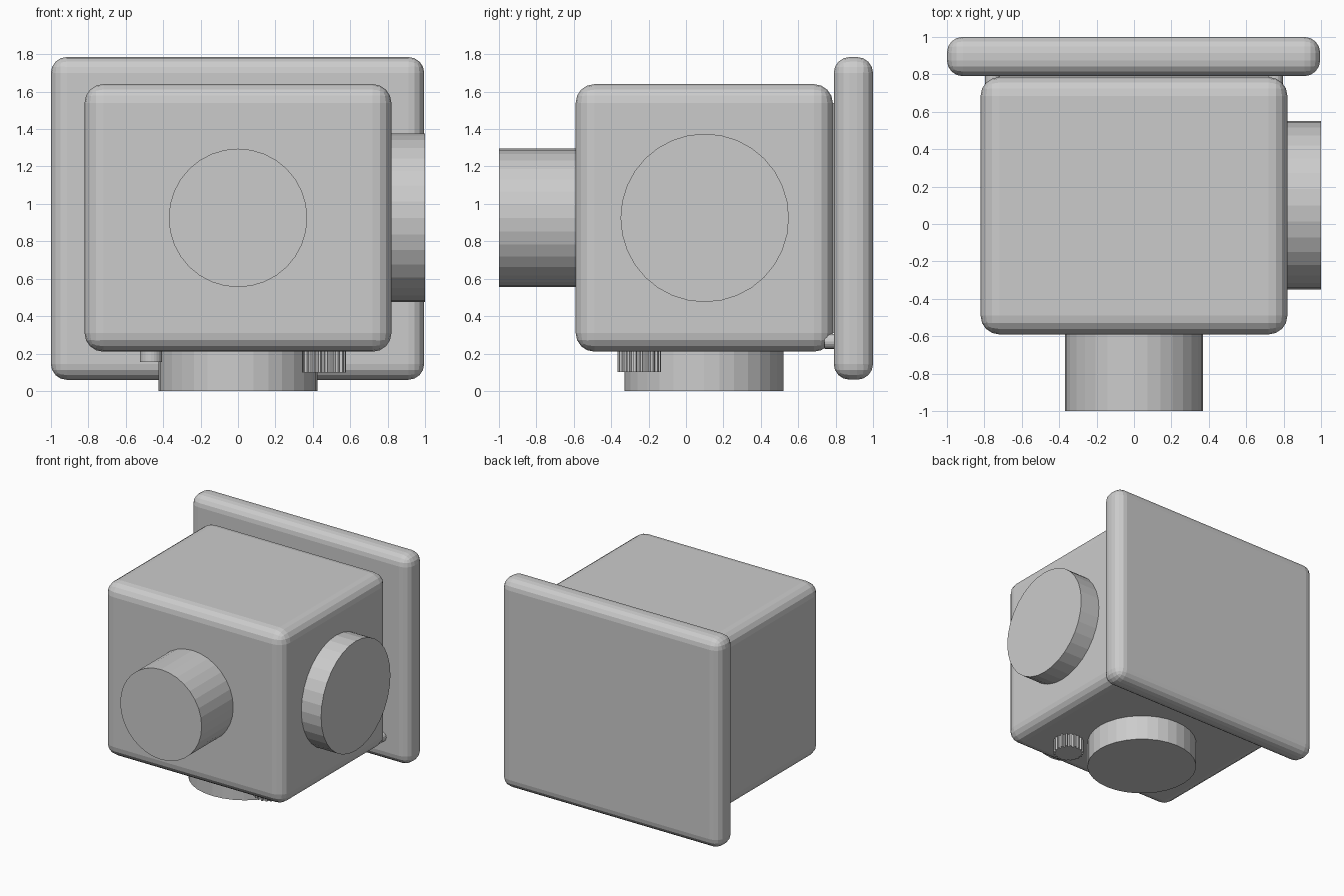
import bpy, bmesh
from math import pi, cos, sin
from mathutils import Matrix, Vector

if "Cube" in bpy.data.objects:
    bpy.data.objects.remove(bpy.data.objects["Cube"])


def make_object(name, bm):
    bmesh.ops.recalc_face_normals(bm, faces=bm.faces)
    mesh = bpy.data.meshes.new(name)
    bm.to_mesh(mesh)
    bm.free()
    obj = bpy.data.objects.new(name, mesh)
    bpy.context.collection.objects.link(obj)
    return obj


def box(name, lo, hi, bevel=0):
    lo, hi = Vector(lo), Vector(hi)
    bm = bmesh.new()
    bmesh.ops.create_cube(bm, size=1, matrix=Matrix.Translation((lo + hi) / 2)
                          @ Matrix.Diagonal((*(hi - lo), 1)))
    obj = make_object(name, bm)
    if bevel:
        mod = obj.modifiers.new("rounded_edges", 'BEVEL')
        mod.width = bevel
        mod.segments = 4
    return obj


def cylinder(name, start, end, radius, sides=32):
    start, end = Vector(start), Vector(end)
    axis = end - start
    bm = bmesh.new()
    bmesh.ops.create_cone(
        bm, cap_ends=True, segments=sides, radius1=radius, radius2=radius,
        depth=axis.length, matrix=Matrix.Translation((start + end) / 2)
        @ axis.to_track_quat('Z', 'Y').to_matrix().to_4x4())
    return make_object(name, bm)


def knurled_knob(name, x, y, z0, z1, radius, teeth):
    # Extruded toothed outline
    bm = bmesh.new()
    verts = []
    for i in range(teeth):
        for step, r in ((0, .88), (.15, 1), (.5, 1), (.65, .88)):
            a = 2 * pi * (i + step) / teeth
            verts.append(bm.verts.new((x + radius * r * cos(a), y + radius * r * sin(a), z0)))
    face = bm.faces.new(verts)
    new = bmesh.ops.extrude_face_region(bm, geom=[face])["geom"]
    bmesh.ops.translate(bm, vec=(0, 0, z1 - z0),
                        verts=[g for g in new if isinstance(g, bmesh.types.BMVert)])
    return make_object(name, bm)


# Housing and rear plate, with the seal in the gap between them
box("housing", (-.82, -.59, .21), (.82, .785, 1.64), .1)
box("rear_plate", (-1, .79, .06), (.995, 1, 1.785), .085)
box("seal", (-.72, .75, .31), (.72, .82, 1.54))

# Round ports: front, right side and underside
cylinder("front_port", (0, -1, .925), (0, -.56, .925), .37)
cylinder("side_port", (1, .1, .925), (.79, .1, .925), .45)
cylinder("base_foot", (0, .095, 0), (0, .095, .24), .425)

# Small fittings underneath
knurled_knob("adjuster_knob", .46, -.25, .1, .24, .117, 20)
cylinder("small_button", (-.465, -.25, .155), (-.465, -.25, .24), .06, 24)

# Pins joining the plate to the housing
for side, label in ((-1, "left"), (1, "right")):
    cylinder(label + "_pin", (side * .755, .74, .265), (side * .755, .82, .265), .04, 16)
